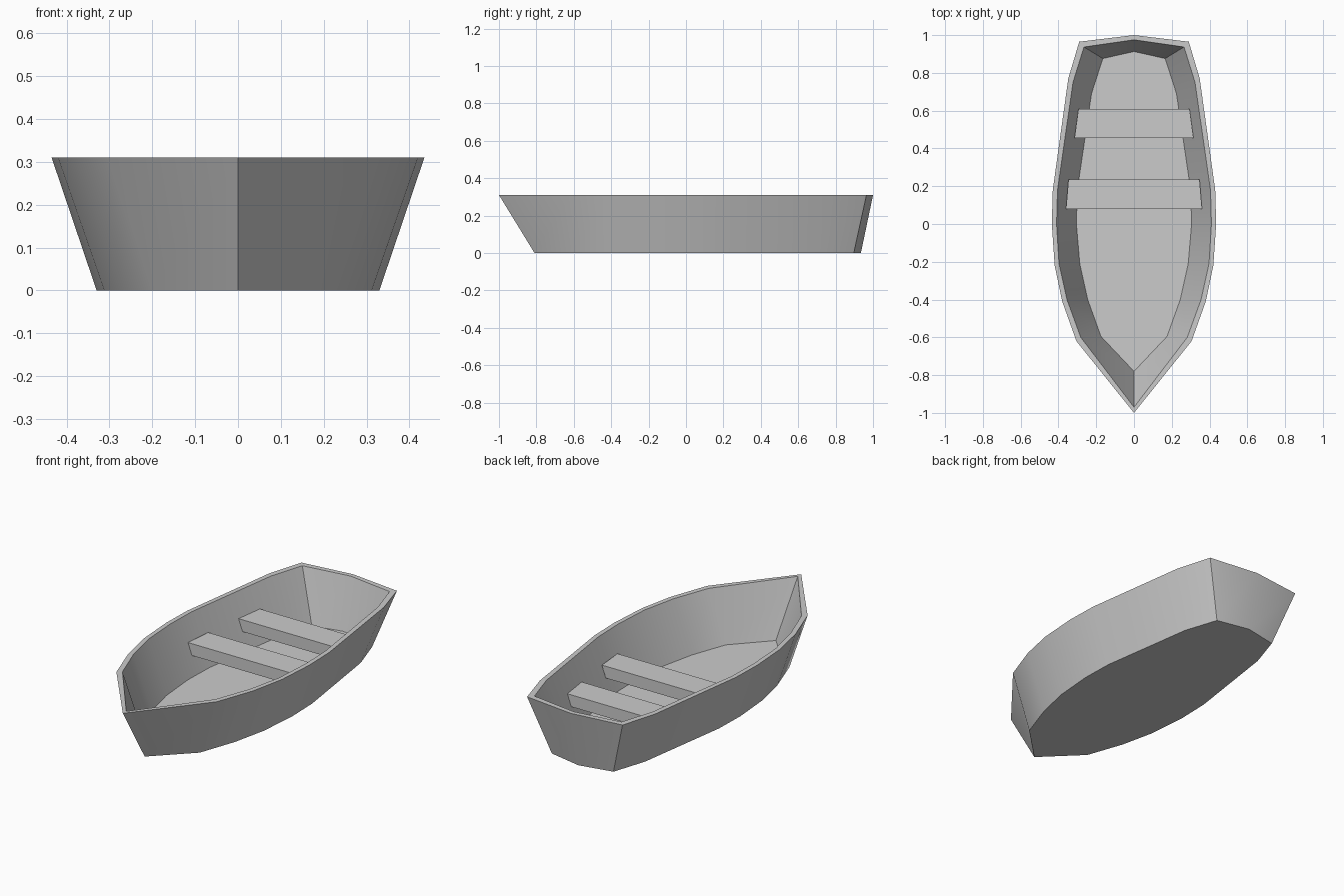
import bpy, bmesh, math

if "Cube" in bpy.data.objects:
    bpy.data.objects.remove(bpy.data.objects["Cube"])

RIM_Z, FLOOR_Z = 0.31, 0.03

# Half outlines from bow to stern, mirrored across x = 0
OUTER_RIM = [(0, -1), (.305, -.62), (.38, -.41), (.42, -.22), (.435, 0),
             (.43, .18), (.348, .77), (.29, .965), (0, 1)]
INNER_RIM = [(0, -.97), (.282, -.6), (.355, -.4), (.397, -.21), (.41, 0),
             (.405, .18), (.323, .75), (.265, .937), (0, .975)]
INNER_FLOOR = [(0, -.78), (.175, -.595), (.245, -.4), (.287, -.21), (.305, 0),
               (.3, .18), (.225, .69), (.165, .876), (0, .913)]
OUTER_BOTTOM = [(0, -.81), (.198, -.615), (.27, -.41), (.312, -.22), (.33, 0),
                (.325, .18), (.248, .71), (.187, .897), (0, .935)]


def finish(bm, name):
    bmesh.ops.recalc_face_normals(bm, faces=bm.faces)
    mesh = bpy.data.meshes.new(name)
    bm.to_mesh(mesh)
    bm.free()
    obj = bpy.data.objects.new(name, mesh)
    bpy.context.collection.objects.link(obj)
    return obj


def ring(bm, half, z):
    pts = half + [(-x, y) for x, y in half[-2:0:-1]]
    return [bm.verts.new((x, y, z)) for x, y in pts]


# Hull: outer bottom, up to the rim, over it and down to the floor
bm = bmesh.new()
rings = [ring(bm, OUTER_BOTTOM, 0), ring(bm, OUTER_RIM, RIM_Z),
         ring(bm, INNER_RIM, RIM_Z), ring(bm, INNER_FLOOR, FLOOR_Z)]
n = len(rings[0])
for lower, upper in zip(rings, rings[1:]):
    for i in range(n):
        j = (i + 1) % n
        bm.faces.new((lower[i], lower[j], upper[j], upper[i]))
bm.faces.new(rings[0])
bm.faces.new(rings[-1])
hull = finish(bm, "hull")
bpy.context.view_layer.objects.active = hull
hull.select_set(True)
bpy.ops.object.shade_smooth_by_angle(angle=math.radians(30))


# Seats: planks whose ends follow the flare and taper of the hull
def seat(name, y0, y1, w0, w1, top=0.19, thick=0.065, flare=0.024):
    bm = bmesh.new()
    bmesh.ops.create_cube(bm, size=2)
    for v in bm.verts:
        w, y = (w0, y0) if v.co.y < 0 else (w1, y1)
        z = top
        if v.co.z < 0:
            w, z = w - flare, top - thick
        v.co = (math.copysign(w, v.co.x), y, z)
    finish(bm, name)


seat("middle_seat", .08, .235, .36, .347)
seat("rear_seat", .455, .61, .315, .294)
